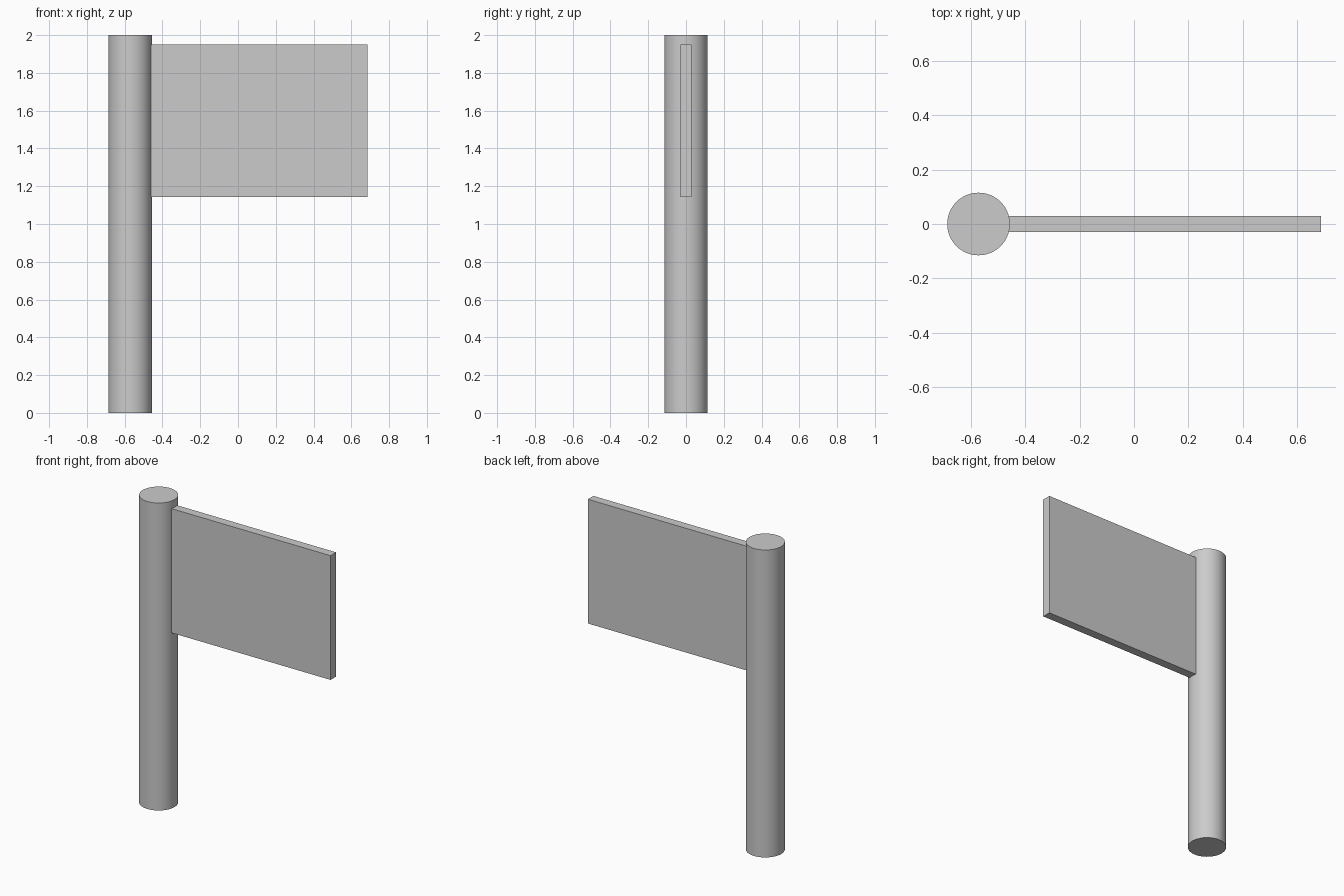
import bpy, math

if "Cube" in bpy.data.objects:
    bpy.data.objects.remove(bpy.data.objects["Cube"])

# Upright round pole
R = 0.115
POLE_X = -0.571
bpy.ops.mesh.primitive_cylinder_add(vertices=64, radius=R, depth=2.0,
                                    location=(POLE_X, 0, 1.0))
pole = bpy.context.object
pole.name = "pole"
bpy.ops.object.shade_smooth_by_angle(angle=math.radians(30))

# Flat flag panel, its inner edge just set into the pole
x0, x1 = POLE_X + R - 0.005, 0.686
z0, z1 = 1.143, 1.951
bpy.ops.mesh.primitive_cube_add(size=1, location=((x0 + x1) / 2, 0, (z0 + z1) / 2))
flag = bpy.context.object
flag.name = "flag_panel"
flag.scale = (x1 - x0, 0.057, z1 - z0)
bpy.ops.object.transform_apply(location=False, rotation=False, scale=True)
